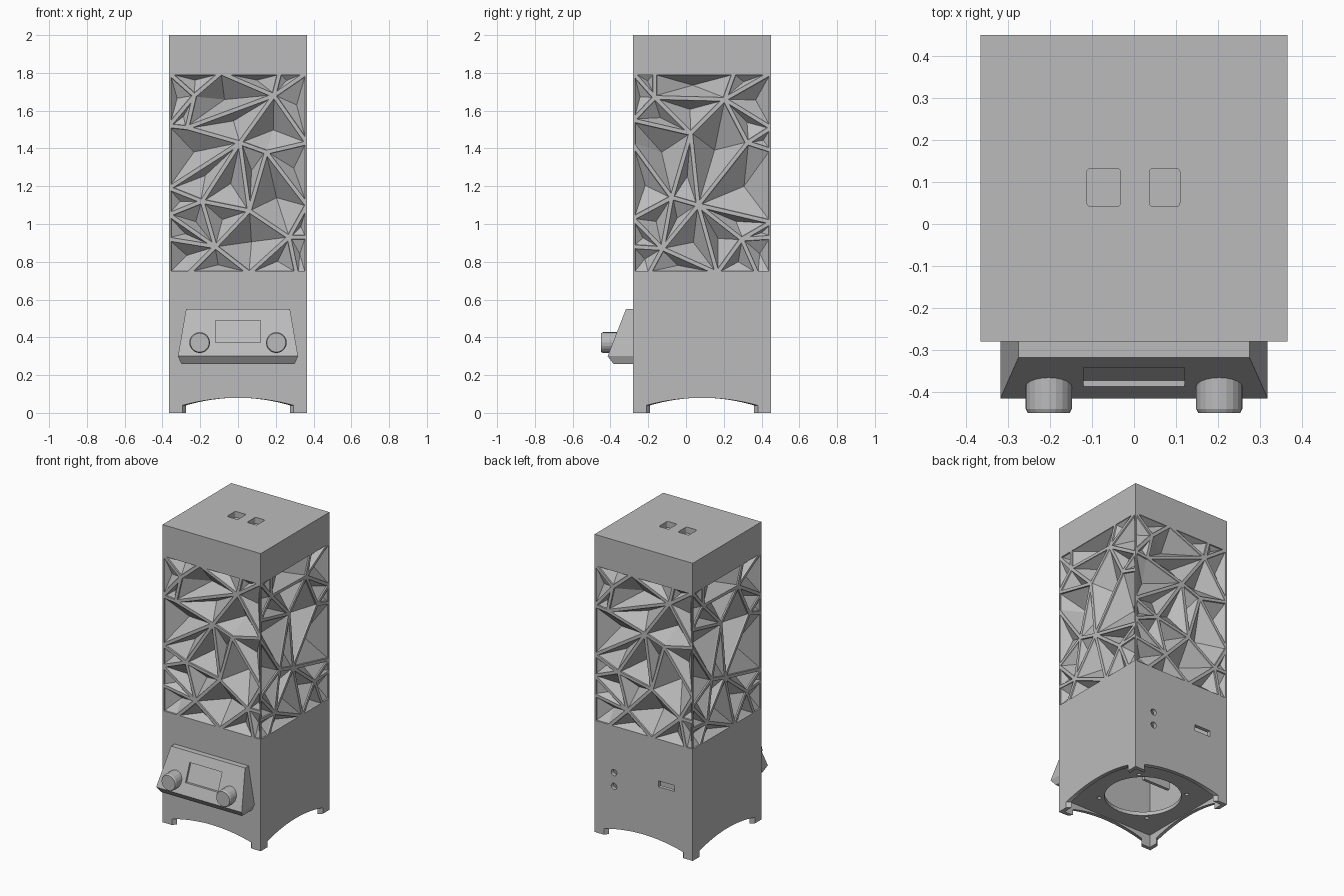
import bpy, bmesh, math
from mathutils import Matrix, Vector

if "Cube" in bpy.data.objects:
    bpy.data.objects.remove(bpy.data.objects["Cube"])

HALF, MID = 0.365, 0.085          # half width of the tower, y of its axis
LOW, HIGH = 0.74, 1.8             # lattice band

GREY = bpy.data.materials.new("grey plastic")
GREY.use_nodes = True
GREY.diffuse_color = (0.5, 0.5, 0.5, 1)
GREY.node_tree.nodes["Principled BSDF"].inputs["Base Color"].default_value = (0.5, 0.5, 0.5, 1)


def finish(bm, name, recalc=True):
    if recalc:
        bmesh.ops.recalc_face_normals(bm, faces=bm.faces[:])
    mesh = bpy.data.meshes.new(name)
    bm.to_mesh(mesh)
    bm.free()
    mesh.materials.append(GREY)
    ob = bpy.data.objects.new(name, mesh)
    bpy.context.collection.objects.link(ob)
    return ob


def loft(name, rings):
    """Closed solid through rings of equally many points."""
    bm = bmesh.new()
    rows = [[bm.verts.new(p) for p in ring] for ring in rings]
    n = len(rows[0])
    for lower, upper in zip(rows, rows[1:]):
        for i in range(n):
            j = (i + 1) % n
            bm.faces.new((lower[i], lower[j], upper[j], upper[i]))
    bm.faces.new(rows[0])
    bm.faces.new(rows[-1])
    return finish(bm, name)


def box(name, x0, x1, y0, y1, z0, z1):
    ring = [(x0, y0), (x1, y0), (x1, y1), (x0, y1)]
    return loft(name, [[(x, y, z) for x, y in ring] for z in (z0, z1)])


def cylinder(name, centre, radius, depth, axis="Z", sides=32, tip=None):
    bm = bmesh.new()
    bmesh.ops.create_cone(bm, cap_ends=True, segments=sides, radius1=radius,
                          radius2=tip or radius, depth=depth)
    if axis == "Y":
        bm.transform(Matrix.Rotation(math.pi / 2, 4, "X"))
    bm.transform(Matrix.Translation(centre))
    return finish(bm, name)


def cut(target, cutters):
    bpy.context.view_layer.objects.active = target
    for cutter in cutters:
        mod = target.modifiers.new("cut", "BOOLEAN")
        mod.operation, mod.solver, mod.object = "DIFFERENCE", "EXACT", cutter
        bpy.ops.object.modifier_apply(modifier=mod.name)
        bpy.data.objects.remove(cutter)


def side_matrix(turns):
    return Matrix.Translation((0, MID, 0)) @ Matrix.Rotation(turns * math.pi / 2, 4, "Z")


SIDES = ["front", "right_hand", "back", "left_hand"]

# Lower walls: feet and a shallow arch along the bottom, mitred at the corners
arch = [(0.295 * math.cos(math.pi * i / 24), 0) for i in range(25)]
arch = [(u, 0.04 + 0.04 * (1 - (u / 0.295) ** 2)) for u, _ in arch]
outline = [(-HALF, LOW), (-HALF, 0), (-0.295, 0)] + arch[::-1] + [(0.295, 0), (HALF, 0), (HALF, LOW)]
walls = {}
for k, side in enumerate(SIDES):
    m = side_matrix(k)
    walls[side] = loft(side + "_lower_wall", [
        [m @ Vector((u * d / HALF, -d, z)) for u, z in outline] for d in (HALF, HALF - 0.025)])

# Back openings: two round sockets and a card slot
yb = MID + HALF
cut(walls["back"], [cylinder("socket", (0.22, yb, z), 0.021, 0.2, "Y") for z in (0.345, 0.437)]
    + [box("slot", -0.23, -0.11, yb - 0.1, yb + 0.1, 0.43, 0.47)])

# Base plate with vent and screw holes, deck and inner bracket
inner = HALF - 0.01
base = box("base_plate", -inner, inner, MID - inner, MID + inner, 0.085, 0.11)
cut(base, [cylinder("vent", (0, MID, 0.1), 0.235, 0.2, sides=48)]
    + [cylinder("screw", (sx * 0.19, MID + sy * 0.19, 0.1), 0.013, 0.2, sides=16)
       for sx in (-1, 1) for sy in (-1, 1)])
box("inner_deck", -inner, inner, MID - inner, MID + inner, 0.7, LOW - 0.005)
box("inner_board", -0.1, 0.1, 0.2, 0.22, 0.11, 0.4)

# Top cap with two shallow pockets
cap = box("top_cap", -HALF, HALF, MID - HALF, MID + HALF, HIGH, 2)
pockets = []
for x0, x1 in ((-0.112, -0.032), (0.037, 0.109)):
    p = box("pocket", x0, x1, 0.042, 0.132, 1.96, 2.1)
    bm = bmesh.new()
    bm.from_mesh(p.data)
    upright = [e for e in bm.edges if abs(e.verts[0].co.z - e.verts[1].co.z) > 0.1]
    bmesh.ops.bevel(bm, geom=upright, offset=0.008, segments=3, affect="EDGES", profile=0.5)
    bm.to_mesh(p.data)
    bm.free()
    pockets.append(p)
cut(cap, pockets)

# Lattice nodes (across, height in hundredths) and the cells between them
FRONT_NODES = dict(
    a=(-36, 180), b=(-9, 180), c=(22, 180), d=(36, 180), A=(-23, 168), e=(-36, 152),
    B=(-27, 151), C=(19, 168), f=(36, 143), D=(1, 143), E=(15, 138), F=(6, 107),
    G=(-19, 112), h=(-36, 119), g=(-36, 105), i=(-36, 92), H=(-12, 88), j=(-26, 74),
    k=(6, 74), I=(27, 93), l=(31, 74), m=(36, 93), n=(36, 110), o=(-36, 74), p=(36, 74))
FRONT_CELLS = ("abA aAe ABe bABC bcC cdC dfC CBD CDEf Efn DEF EnIF eBDh hDG hGg DFG GFH "
               "gGH gHi iHjo Hjk HFIk kIl Ilpm Imn")
SIDE_NODES = dict(
    a=(-36, 180), b=(-25, 180), c=(17, 180), d=(36, 180), A=(-25, 167), K=(12, 166),
    e=(-36, 155), L=(-6, 148), f=(36, 151), N=(24, 143), g=(36, 139), h=(-36, 142),
    P=(-16, 114), Q=(-2, 110), i=(-36, 103), r=(36, 101), j=(-36, 88), R=(21, 92),
    S=(-21, 87), k=(-28, 74), l=(8, 74), m=(29, 74), n=(36, 93), o=(-36, 74), p=(36, 74))
SIDE_CELLS = ("abA aAe bcKA cdK dfK AKL ALe eLPh KfN fgN KNQL LQP hPi NgrQ PQS PSi iSj "
              "QrR rnR QRl QlS Slk jSko Rlm Rmpn")


def lattice(name, nodes, cells, matrix):
    """Flat ribs around sunken faceted cells."""
    bm = bmesh.new()
    edge = {36: HALF, -36: -HALF}
    vert = {key: bm.verts.new((edge.get(u, u / 100), -HALF, z / 100))
            for key, (u, z) in nodes.items()}
    for cell in cells.split():
        face = bm.faces.new([vert[c] for c in cell])
        face.normal_update()
        if face.normal.y > 0:
            face.normal_flip()
    panes = bm.faces[:]
    bmesh.ops.inset_individual(bm, faces=panes, thickness=0.01, use_even_offset=True)
    # short straight step behind the ribs
    bmesh.ops.inset_individual(bm, faces=panes, thickness=0.002, depth=-0.008, use_even_offset=True)
    for face in panes:
        c = face.calc_center_median()
        depth = min(0.13, 0.5 * math.sqrt(face.calc_area()), 0.85 * (HALF - abs(c.x)))
        tip = bmesh.ops.poke(bm, faces=[face])["verts"][0]
        tip.co.y = -HALF + max(depth, 0.015)
    bm.transform(matrix)
    return finish(bm, name, recalc=False)


for k, side in enumerate(SIDES):
    nodes, cells = ((FRONT_NODES, FRONT_CELLS), (SIDE_NODES, SIDE_CELLS))[k % 2]
    lattice(side + "_lattice", nodes, cells, side_matrix(k))

# Control housing: sloped console on the front with a sunken screen
yf = MID - HALF
console = loft("control_housing", [
    [(-w, yf + 0.01, z), (w, yf + 0.01, z), (w, y, z), (-w, y, z)]
    for w, y, z in ((0.3, -0.385, 0.26), (0.318, -0.415, 0.3), (0.275, -0.318, 0.55))])
slope = lambda z: -0.415 + (z - 0.3) * 0.388
screen = loft("screen", [[(x, slope(z) + d, z) for x, z in
                          ((-0.12, 0.372), (0.12, 0.372), (0.12, 0.49), (-0.12, 0.49))]
                         for d in (-0.05, 0.015)])
cut(console, [screen])

# Knobs with ribbed grip and a bevelled cap
for side, x in (("left", 0.203), ("right", -0.203)):
    cylinder(side + "_knob", (x, -0.395, 0.372), 0.055, 0.09, "Y", 20)
    cylinder(side + "_knob_cap", (x, -0.445, 0.372), 0.055, 0.01, "Y", 20, 0.05)
